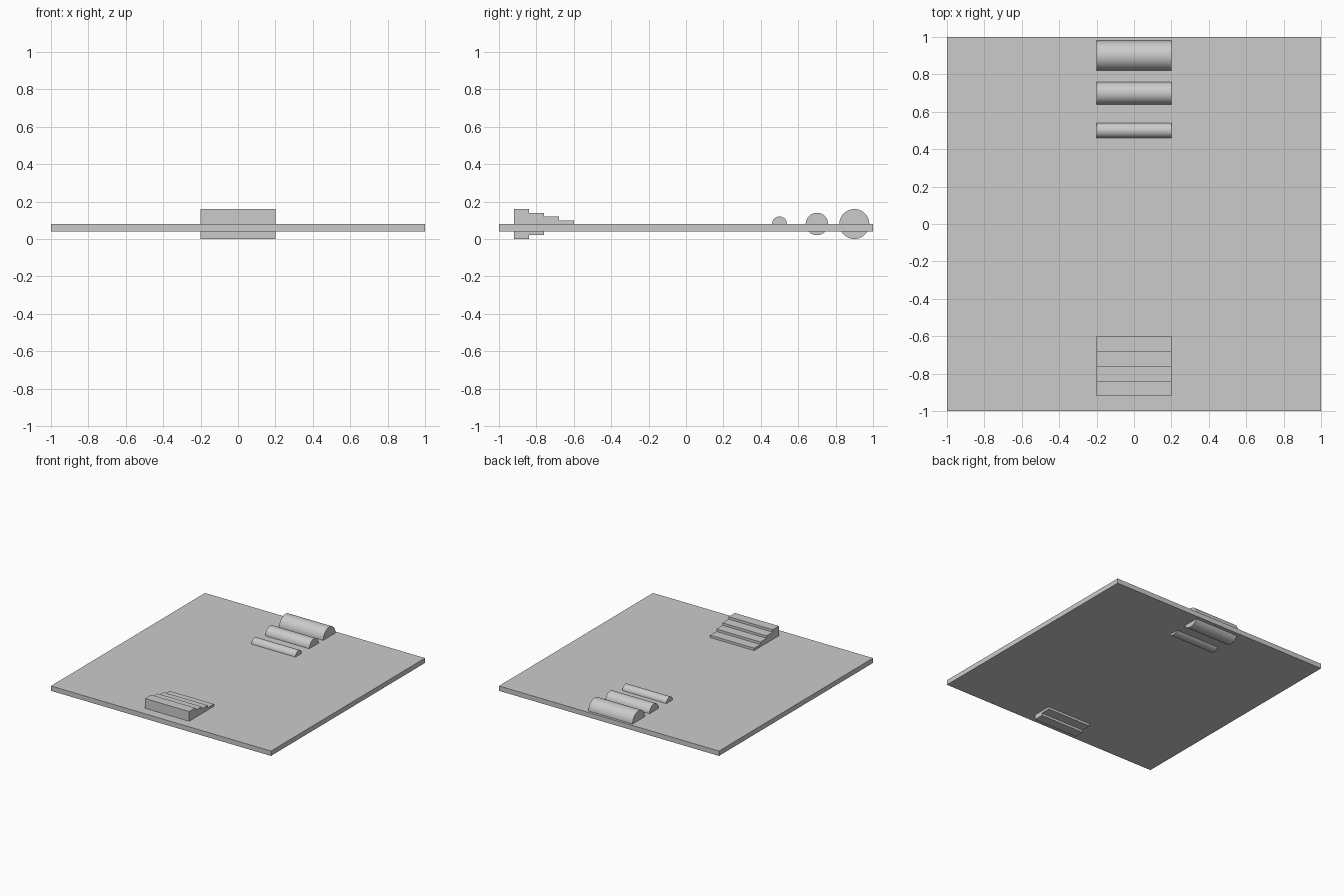
import bpy, math

if "Cube" in bpy.data.objects:
    bpy.data.objects.remove(bpy.data.objects["Cube"])


def box(name, size, centre):
    bpy.ops.mesh.primitive_cube_add(size=1, location=centre)
    ob = bpy.context.object
    ob.name = name
    ob.scale = size
    bpy.ops.object.transform_apply(location=False, rotation=False, scale=True)
    return ob


def roller(name, radius, y):
    # cylinder lying along x
    bpy.ops.mesh.primitive_cylinder_add(vertices=64, radius=radius, depth=0.4,
                                        location=(0, y, TOP),
                                        rotation=(0, math.pi / 2, 0))
    bpy.context.object.name = name
    bpy.ops.object.shade_smooth_by_angle(angle=math.radians(30))


TOP = 0.08  # upper face of the ground plate

# Thin square plate
box("ground_plate", (2, 2, 0.04), (0, 0, 0.06))

# Four steps, each centred on the plate's top and sunk through it
for i in range(4):
    box(f"step_{i + 1}", (0.4, 0.08, 0.04 * (i + 1)), (0, -0.64 - 0.08 * i, TOP))

# Three half-sunk bumps growing towards the back
for i in range(3):
    roller(f"bump_{i + 1}", 0.04 + 0.02 * i, 0.5 + 0.2 * i)
